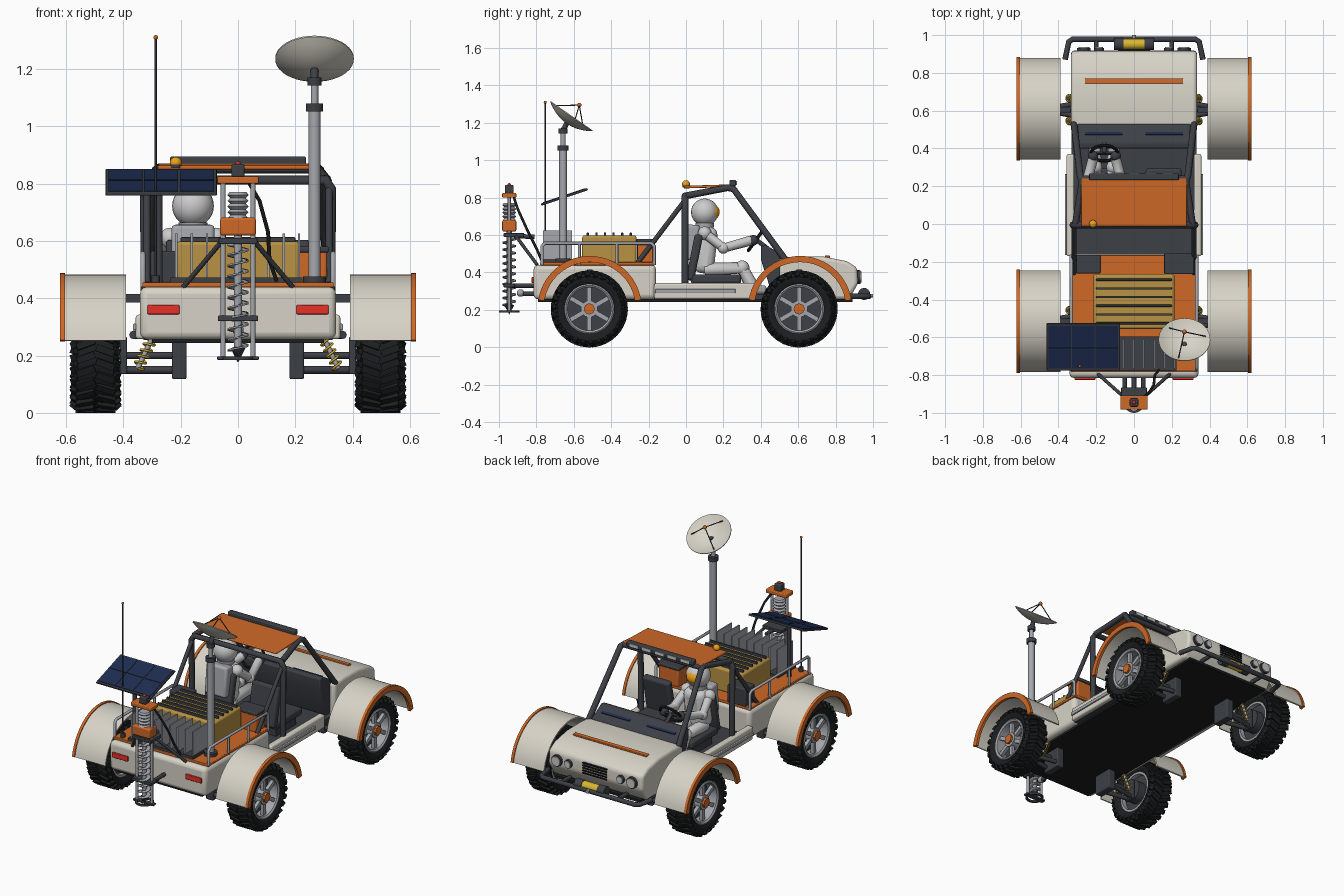
import bpy, bmesh, math
from mathutils import Vector, Matrix, Euler

if "Cube" in bpy.data.objects:
    bpy.data.objects.remove(bpy.data.objects["Cube"])

COL = dict(cream=(.68, .65, .57), orange=(.62, .14, .02), dark=(.045, .05, .06), black=(.012, .013, .014),
           gold=(.48, .29, .06), grey=(.38, .39, .42), navy=(.012, .025, .08), red=(.8, .03, .02),
           amber=(.85, .36, .01), white=(.78, .78, .76), yellow=(.7, .47, .03))
MATS = {}
for k, c in COL.items():
    MATS[k] = bpy.data.materials.new(k)
    MATS[k].diffuse_color = (*c, 1)

def add(name, data, mat, loc=(0, 0, 0), rot=(0, 0, 0)):
    ob = bpy.data.objects.new(name, data)
    bpy.context.collection.objects.link(ob)
    if mat and not data.materials:
        data.materials.append(MATS[mat])
    ob.location, ob.rotation_euler = loc, rot
    return ob

def finish(name, bm, mat, loc=(0, 0, 0), rot=(0, 0, 0), bevel=0, smooth=True):
    bmesh.ops.recalc_face_normals(bm, faces=bm.faces)
    me = bpy.data.meshes.new(name)
    bm.to_mesh(me)
    bm.free()
    if smooth:
        me.shade_smooth()
        me.set_sharp_from_angle(angle=math.radians(35))
    ob = add(name, me, mat, loc, rot)
    if bevel:
        b = ob.modifiers.new("bevel", 'BEVEL')
        b.width, b.segments = bevel, 3
    return ob

def box(name, c, s, mat, bevel=0, rot=(0, 0, 0)):
    bm = bmesh.new()
    bmesh.ops.create_cube(bm, size=1, matrix=Matrix.Diagonal((*s, 1)))
    return finish(name, bm, mat, c, rot, bevel)

def span(name, lo, hi, mat, bevel=0):
    return box(name, [(a + b) / 2 for a, b in zip(lo, hi)], [b - a for a, b in zip(lo, hi)], mat, bevel)

def lathe(name, prof, mat, loc=(0, 0, 0), rot=(0, 0, 0), steps=32):
    # prof: (axial, radius), spun about local z
    bm = bmesh.new()
    vs = [bm.verts.new((r, 0, z)) for z, r in prof]
    es = [bm.edges.new(p) for p in zip(vs, vs[1:])]
    bmesh.ops.spin(bm, geom=vs + es, axis=(0, 0, 1), cent=(0, 0, 0), angle=math.tau, steps=steps)
    bmesh.ops.remove_doubles(bm, verts=bm.verts, dist=1e-5)
    return finish(name, bm, mat, loc, rot)

def disc(name, a, b, r, mat, steps=24):
    a, b = Vector(a), Vector(b)
    rot = (b - a).to_track_quat('Z', 'Y').to_euler()
    return lathe(name, [(0, 0), (0, r), ((b - a).length, r), ((b - a).length, 0)], mat, a, rot, steps)

def tube(name, pts, r, mat):
    cu = bpy.data.curves.new(name, 'CURVE')
    cu.dimensions, cu.bevel_depth, cu.bevel_resolution, cu.use_fill_caps = '3D', r, 2, True
    sp = cu.splines.new('POLY')
    sp.points.add(len(pts) - 1)
    for p, q in zip(sp.points, pts):
        p.co = (*q, 1)
    return add(name, cu, mat)

def helix(a, b, r, turns, n=14):
    a, b = Vector(a), Vector(b)
    q = (b - a).to_track_quat('Z', 'Y')
    N = int(turns * n)
    return [a.lerp(b, i / N) + q @ Vector((r * math.cos(math.tau * i / n), r * math.sin(math.tau * i / n), 0)) for i in range(N + 1)]

def extrude(name, prof, x0, x1, mat, bevel=0):
    # closed (y, z) profile extruded along x
    bm = bmesh.new()
    f = bm.faces.new([bm.verts.new((x0, y, z)) for y, z in prof])
    g = bmesh.ops.extrude_face_region(bm, geom=[f])['geom']
    bmesh.ops.translate(bm, vec=(x1 - x0, 0, 0), verts=[v for v in g if isinstance(v, bmesh.types.BMVert)])
    return finish(name, bm, mat, bevel=bevel)

def ball(name, c, r, mat, scale=(1, 1, 1)):
    bm = bmesh.new()
    bmesh.ops.create_uvsphere(bm, u_segments=24, v_segments=14, radius=r, matrix=Matrix.Diagonal((*scale, 1)))
    return finish(name, bm, mat, c)

# body shell
span("rear_body", (-.342, -.815, .256), (.342, -.16, .44), "cream", .025)
span("rear_deck", (-.335, -.78, .438), (.335, -.165, .455), "orange", .004)
extrude("hood", [(.5, .256), (.5, .478), (.6, .486), (.74, .484), (.86, .46), (.915, .425), (.92, .34), (.87, .256)], -.333, .333, "cream", .018)
box("hood_stripe", (0, .757, .484), (.52, .028, .012), "orange", .004, (-.06, 0, 0))
span("cabin_floor", (-.33, -.17, .255), (.33, .51, .285), "dark")
span("belly_plate", (-.3, -.79, .243), (.3, .89, .258), "black")
extrude("dashboard", [(.53, .285), (.53, .485), (.43, .545), (.4, .54), (.4, .47), (.46, .285)], -.3, .3, "dark", .008)
for sx in (-1, 1):
    box("sill", (sx * .337, .1, .3), (.04, .54, .085), "cream", .01)
    box("step_bar", (sx * .36, .05, .3), (.012, .43, .022), "grey", .004)
    box("dash_strip", (sx * .16, .48, .518), (.2, .015, .006), "navy", 0, (-.54, 0, 0))
    box("tail_light", (sx * .26, -.815, .36), (.112, .02, .032), "red", .004)
    for x, r in ((.265, .036), (.185, .026)):
        disc("headlight_ring", (sx * x, .88, .375), (sx * x, .932, .375), r, "dark")
        disc("headlight_lens", (sx * x, .93, .375), (sx * x, .938, .375), r * .8, "white")
    box("hood_side_strut", (sx * .365, .605, .4), (.06, .03, .03), "dark")
    box("deck_side_strut", (sx * .365, -.515, .4), (.06, .03, .03), "dark")
for i in range(5):
    box("grille_bar", (0, .92, .345 + i * .016), (.17, .014, .007), "black")

# front bumper and winch
tube("front_bumper", [(-.365, .87, .272), (-.345, .965, .272), (-.325, .978, .272), (.325, .978, .272), (.345, .965, .272), (.365, .87, .272)], .015, "dark")
disc("winch_drum", (-.055, .952, .285), (.055, .952, .285), .028, "yellow")
for sx in (-1, 1):
    disc("winch_motor", (sx * .055, .952, .285), (sx * .105, .952, .285), .032, "dark")
    tube("bumper_mount", [(sx * .2, .86, .272), (sx * .2, .975, .272)], .013, "dark")
disc("winch_hook", (0, .96, .275), (0, 1.0, .275), .01, "grey")

# fenders
def arc(name, y, r0, r1, x0, x1, mat):
    A = [math.radians(9 + 162 * i / 28) for i in range(29)]
    prof = [(y + r1 * math.cos(a), .21 + r1 * math.sin(a)) for a in A] + [(y + r0 * math.cos(a), .21 + r0 * math.sin(a)) for a in reversed(A)]
    extrude(name, prof, x0, x1, mat)
for sx in (-1, 1):
    for y in (-.515, .61):
        arc("fender", y, .262, .272, sx * .39, sx * .606, "cream")
        arc("fender_trim", y, .245, .278, sx * .604, sx * .621, "orange")

# wheels: parts built once then copied
def wheel_parts():
    R = (0, math.pi / 2, 0)
    parts = [lathe("tyre", [(-.06, .13), (-.076, .15), (-.078, .172), (-.062, .19), (0, .195), (.062, .19), (.078, .172), (.076, .15), (.06, .13), (-.06, .13)], "black", rot=R, steps=48),
             lathe("rim", [(-.06, .116), (-.06, .133), (.068, .133), (.072, .126), (.064, .116), (-.06, .116)], "grey", rot=R, steps=40),
             disc("rim_back", (-.03, 0, 0), (0, 0, 0), .118, "dark", 32),
             disc("brake_hub", (-.08, 0, 0), (-.03, 0, 0), .07, "dark"),
             disc("hub", (0, 0, 0), (.06, 0, 0), .045, "grey"),
             disc("hub_cap", (.05, 0, 0), (.074, 0, 0), .03, "orange", 8)]
    bm = bmesh.new()
    for i in range(6):
        m = Matrix.Rotation(math.tau * i / 6, 4, 'X') @ Matrix.Translation((.042, 0, .078)) @ Matrix.Diagonal((.022, .024, .085, 1))
        bmesh.ops.create_cube(bm, size=1, matrix=m)
    parts.append(finish("spokes", bm, "grey"))
    bm = bmesh.new()
    for i in range(26):
        for s in (-1, 1):
            m = Matrix.Rotation(math.tau * (i + s * .25) / 26, 4, 'X')
            for x, z, w, tilt in ((.034, .195, .066, 0), (.072, .181, .024, .7)):
                bmesh.ops.create_cube(bm, size=1, matrix=m @ Matrix.Translation((s * x, 0, z)) @ Euler((0, s * tilt, s * .35)).to_matrix().to_4x4() @ Matrix.Diagonal((w, .024, .02, 1)))
    parts.append(finish("tread", bm, "black", smooth=False))
    return parts
base = wheel_parts()
for i, (sx, y) in enumerate([(1, -.517), (1, .605), (-1, -.517), (-1, .605)]):
    M = Matrix.Translation((sx * .497, y, .205)) @ Matrix.Rotation(0 if sx > 0 else math.pi, 4, 'Z')
    for p in base:
        q = add(p.name, p.data, None)
        q.matrix_world = M @ (Matrix.Translation(p.location) @ p.rotation_euler.to_matrix().to_4x4())
    # suspension
    box("gearbox", (sx * .205, y, .185), (.05, .13, .135), "dark", .006)
    for d in (-.05, .05):
        tube("wishbone", [(sx * .2, y + d, .15), (sx * .41, y + d * .3, .15)], .014, "dark")
    tube("drive_shaft", [(sx * .2, y, .2), (sx * .42, y, .2)], .012, "dark")
    box("upright", (sx * .4, y, .2), (.025, .07, .13), "dark", .005)
    for d in (-.06, .06):
        a, b = (sx * .3, y + d, .26), (sx * .35, y + d, .155)
        tube("damper", [a, b], .009, "grey")
        tube("spring", helix(a, b, .019, 5), .004, "yellow")
for p in base:
    bpy.data.objects.remove(p)

# roll cage and roof
tube("roll_hoop", [(-.32, -.005, .27), (-.325, -.005, .78), (-.305, -.005, .812), (.305, -.005, .812), (.325, -.005, .78), (.32, -.005, .27)], .018, "dark")
for sx in (-1, 1):
    tube("windscreen_post", [(sx * .31, 0, .81), (sx * .275, .225, .853), (sx * .285, .255, .845), (sx * .318, .53, .47)], .018, "dark")
    tube("rear_brace", [(sx * .318, -.01, .78), (sx * .318, -.26, .45)], .013, "dark")
tube("roof_crossbar", [(-.28, .24, .852), (.28, .24, .852)], .016, "dark")
box("roof_panel", (0, .115, .86), (.56, .255, .014), "orange", .005, (.03, 0, 0))
box("light_bar", (0, .25, .878), (.475, .036, .032), "dark", .006)
for i in range(5):
    box("roof_lamp", (-.18 + i * .09, .268, .878), (.06, .008, .02), "white")
disc("beacon_base", (-.217, 0, .855), (-.217, 0, .87), .02, "dark")
ball("beacon", (-.217, 0, .872), .021, "amber")

# seats
for x in (-.157, .157):
    box("seat_cushion", (x, .16, .365), (.19, .27, .05), "dark", .015)
    box("seat_back", (x, .045, .48), (.19, .045, .25), "dark", .015, (-.2, 0, 0))
    box("seat_base", (x, .16, .31), (.14, .2, .06), "dark")

# driver
X = -.157
box("life_support_pack", (X, .03, .56), (.15, .07, .19), "grey", .015, (-.1, 0, 0))
box("driver_torso", (X, .105, .52), (.15, .11, .25), "white", .04, (-.1, 0, 0))
ball("helmet", (X, .1, .722), .073, "white")
ball("visor", (X, .128, .722), .055, "amber", (1, .95, .85))
disc("neck_ring", (X, .1, .64), (X, .1, .665), .05, "grey")
for s in (-1, 1):
    tube("driver_arm", [(X + s * .08, .1, .61), (X + s * .1, .2, .53), (X + s * .06, .345, .57)], .027, "white")
    ball("driver_shoulder", (X + s * .08, .1, .61), .036, "white")
    ball("driver_elbow", (X + s * .1, .2, .53), .03, "white")
    ball("driver_glove", (X + s * .06, .36, .572), .028, "dark")
    tube("driver_leg", [(X + s * .045, .1, .415), (X + s * .05, .3, .425), (X + s * .05, .35, .33)], .036, "white")
    ball("driver_knee", (X + s * .05, .3, .425), .039, "white")
    box("driver_boot", (X + s * .05, .37, .308), (.06, .12, .045), "grey", .015)
ring = [(.009 * math.sin(math.tau * i / 8), .07 + .009 * math.cos(math.tau * i / 8)) for i in range(9)]
lathe("steering_wheel", ring, "black", (X, .375, .575), (.95, 0, 0))
tube("steering_column", [(X, .375, .575), (X, .46, .51)], .012, "dark")
box("steering_spoke", (X, .375, .575), (.13, .015, .01), "dark", 0, (.95, 0, 0))

# cargo: gold battery, radiator fins, crates
span("battery_pack", (-.214, -.555, .45), (.214, -.265, .598), "gold", .012)
for i in range(6):
    box("battery_rib", (0, -.525 + i * .046, .603), (.4, .012, .02), "dark", .003)
span("radiator_base", (-.235, -.775, .452), (.225, -.595, .472), "dark")
for i in range(9):
    box("radiator_fin", (-.215 + i * .0535, -.688, .548), (.008, .155, .155), "grey")
span("orange_crate", (.17, -.26, .45), (.31, -.165, .565), "orange", .008)
span("dark_crate", (-.305, -.262, .45), (-.175, -.165, .565), "dark", .008)
span("crate_lid", (.16, -.266, .56), (.318, -.155, .58), "dark", .006)
for sx in (-1, 1):
    x = sx * .332
    tube("side_rail", [(x, -.77, .44), (x, -.77, .54), (x, -.755, .556), (x, -.185, .556), (x, -.17, .54), (x, -.17, .44)], .009, "grey")
    for y in (-.57, -.37):
        tube("rail_post", [(x, y, .44), (x, y, .556)], .008, "grey")

# dish mast
mx, my = .267, -.657
disc("mast_foot", (mx, my, .45), (mx, my, .475), .04, "dark")
disc("mast_lower", (mx, my, .45), (mx, my, 1.06), .021, "grey")
disc("mast_upper", (mx, my, 1.06), (mx, my, 1.15), .013, "grey")
disc("mast_collar", (mx, my, 1.052), (mx, my, 1.08), .03, "dark")
disc("mast_head", (mx, my, 1.142), (mx, my, 1.17), .024, "dark")
tilt = Euler((math.radians(-35), 0, 0))
rim = Vector((mx, -.611, 1.2375))
bowl = [(-.045 + .045 * (r / .137) ** 2, r) for r in (0, .03, .06, .09, .115, .137)]
lathe("dish", bowl + [(z - .005, r) for z, r in reversed(bowl)], "cream", rim, tilt, 40)
to_world = lambda x, y, z: rim + tilt.to_matrix() @ Vector((x, y, z))
feed = to_world(0, 0, .07)
ball("dish_feed", feed, .012, "orange")
for i in range(3):
    a = math.tau * i / 3 + .25
    tube("feed_strut", [to_world(.115 * math.cos(a), .115 * math.sin(a), -.012), feed], .003, "dark")
tube("dish_mount", [(mx, my, 1.16), to_world(0, 0, -.04)], .014, "dark")

# solar panel and whip antenna
rx = math.radians(18.5)
box("solar_frame", (-.268, -.65, .804), (.388, .262, .012), "dark", .003, (rx, 0, 0))
for i in range(3):
    for j in range(2):
        u, v = -.125 + i * .125, -.061 + j * .122
        box("solar_cell", (-.268 + u, -.65 + v * math.cos(rx) - .007 * math.sin(rx), .804 + v * math.sin(rx) + .007 * math.cos(rx)), (.119, .116, .004), "navy", 0, (rx, 0, 0))
tube("solar_post", [(-.275, -.65, .45), (-.275, -.65, .8)], .012, "dark")
tube("whip_antenna", [(-.287, -.753, .44), (-.287, -.753, 1.31)], .004, "dark")
disc("antenna_base", (-.287, -.753, .44), (-.287, -.753, .48), .014, "dark")
ball("antenna_tip", (-.287, -.753, 1.31), .008, "orange")

# sampling drill
D = -.945
for sx in (-1, 1):
    tube("drill_rail", [(sx * .052, D, .19), (sx * .052, D, .81)], .009, "grey")
    tube("drill_brace", [(sx * .06, -.91, .595), (sx * .19, -.795, .44)], .009, "dark")
    tube("drill_stay", [(sx * .05, -.93, .33), (sx * .05, -.8, .33)], .012, "dark")
box("drill_top_plate", (0, D, .812), (.145, .075, .025), "orange", .005)
box("drill_cap", (0, D, .845), (.045, .045, .045), "dark", .006)
ball("drill_button", (0, D, .868), .01, "red")
lathe("drill_motor", [(0, 0), (0, .035)] + [(.01 + i * .01, .037 if i % 2 else .027) for i in range(8)] + [(.09, .03), (.09, 0)], "grey", (0, D, .68))
box("drill_gearbox", (0, D, .65), (.125, .075, .062), "orange", .008)
box("drill_carriage", (0, -.92, .6), (.135, .11, .022), "dark", .004)
box("drill_clamp", (0, D, .33), (.14, .06, .02), "dark", .004)
tube("brace_bar", [(0, -.92, .595), (0, -.81, .59)], .012, "dark")
lathe("drill_foot", [(0, .042), (0, .055), (.012, .055), (.012, .042), (0, .042)], "dark", (0, D, .185))
box("drill_foot_bar", (0, D, .191), (.145, .03, .012), "dark", .003)
disc("drill_rod", (0, D, .22), (0, D, .62), .014, "grey")
lathe("drill_tip", [(0, 0), (.05, .026), (.06, 0)], "dark", (0, D, .175), steps=12)
bm = bmesh.new()
ends = [(bm.verts.new(p), bm.verts.new(q)) for p, q in zip(helix((0, D, .22), (0, D, .59), .012, 10, 20), helix((0, D, .22), (0, D, .59), .037, 10, 20))]
for (a, b), (c, d) in zip(ends, ends[1:]):
    bm.faces.new((a, b, d, c))
finish("drill_flight", bm, "grey").modifiers.new("thick", 'SOLIDIFY').thickness = .006
tube("drill_cable", [(.04, -.92, .8), (.075, -.9, .74), (.105, -.85, .63), (.11, -.8, .53), (.135, -.77, .46)], .007, "black")

# tow hitch
tube("tow_bar", [(.0, -.8, .285), (.0, -.885, .285)], .012, "dark")
ball("tow_ball", (0, -.885, .29), .02, "grey")

for m in bpy.data.materials:
    if m.users and not m.is_grease_pencil:
        m.use_nodes = True
        m.node_tree.nodes["Principled BSDF"].inputs["Base Color"].default_value = m.diffuse_color
